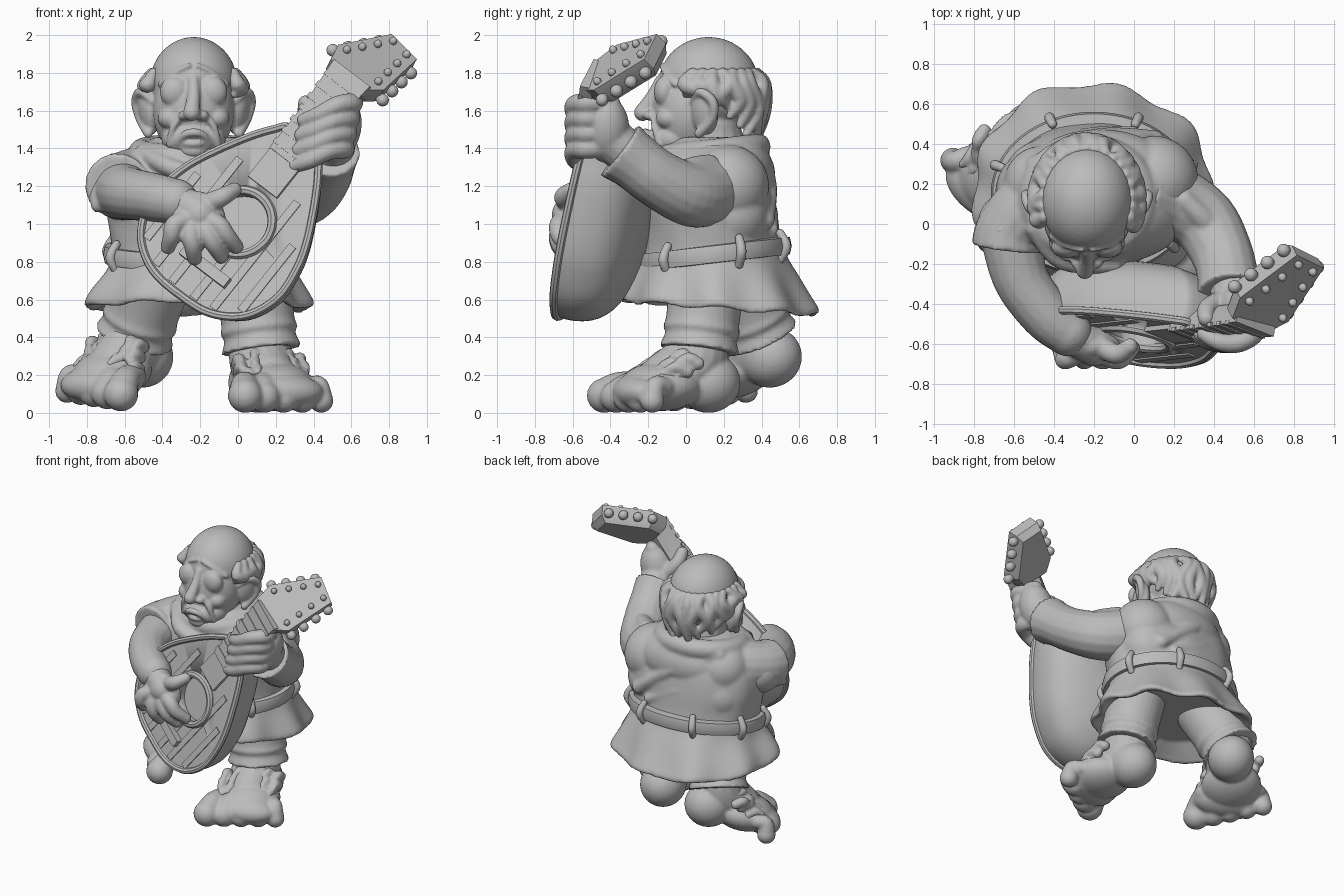
import bpy, bmesh, math, random
from mathutils import Vector, Matrix, Euler

random.seed(4)
if "Cube" in bpy.data.objects:
    bpy.data.objects.remove(bpy.data.objects["Cube"])

clay = bpy.data.materials.new("clay_grey")
clay.use_nodes = True
GREY = (0.5, 0.5, 0.5, 1)
clay.diffuse_color = GREY
clay.node_tree.nodes["Principled BSDF"].inputs["Base Color"].default_value = GREY


def spline(pts, n=5, closed=False):
    out, m = [], len(pts)
    for i in range(m if closed else m - 1):
        p = [pts[(i + k) % m] if closed else pts[min(max(i + k, 0), m - 1)] for k in (-1, 0, 1, 2)]
        for j in range(n):
            t = j / n
            out.append([.5 * (2*b + (c-a)*t + (2*a - 5*b + 4*c - d)*t*t + (3*b - a - 3*c + d)*t**3)
                        for a, b, c, d in zip(*p)])
    return out if closed else out + [list(pts[-1])]


def loft(bm, rings, wrap=False):
    vs = [[bm.verts.new(p) for p in ring] for ring in rings]
    n = len(vs[0])
    for a, b in zip(vs, vs[1:] + vs[:1] if wrap else vs[1:]):
        for i in range(n):
            bm.faces.new((a[i], a[(i+1) % n], b[(i+1) % n], b[i]))
    if not wrap:
        bm.faces.new(vs[0])
        bm.faces.new(vs[-1])


def blob(bm, c, r, rot=(0, 0, 0), M=Matrix()):
    r = (r, r, r) if isinstance(r, (int, float)) else r
    m = M @ Matrix.LocRotScale(Vector(c), Euler([math.radians(a) for a in rot]), Vector(r))
    bmesh.ops.create_icosphere(bm, subdivisions=4, radius=1, matrix=m)


def box(bm, c, size, M=Matrix()):
    m = M @ Matrix.LocRotScale(Vector(c), None, Vector(size))
    bmesh.ops.create_cube(bm, size=1, matrix=m)


def tube(bm, pts, ends=True, closed=False, sides=16, M=Matrix()):
    """Round tube through (x, y, z, radius) points."""
    path = spline(pts, 5, closed)
    pos = [Vector(p[:3]) for p in path]
    k, rings, side = len(pos), [], None
    for i in range(k):
        tan = (pos[(i+1) % k] - pos[i-1]) if closed else (pos[min(i+1, k-1)] - pos[max(i-1, 0)])
        tan.normalize()
        side = tan.orthogonal() if side is None else side - tan * side.dot(tan)
        side.normalize()
        up = tan.cross(side)
        rings.append([M @ (pos[i] + path[i][3] * (side * math.cos(a) + up * math.sin(a)))
                      for a in (j * math.tau / sides for j in range(sides))])
    loft(bm, rings, closed)
    if ends and not closed:
        for p in (pts[0], pts[-1]):
            blob(bm, p[:3], p[3], M=M)


def finish(name, bm, voxel=0, relax=2):
    bmesh.ops.recalc_face_normals(bm, faces=bm.faces)
    me = bpy.data.meshes.new(name)
    bm.to_mesh(me)
    bm.free()
    me.materials.append(clay)
    ob = bpy.data.objects.new(name, me)
    bpy.context.scene.collection.objects.link(ob)
    bpy.ops.object.select_all(action='DESELECT')
    ob.select_set(True)
    bpy.context.view_layer.objects.active = ob
    bpy.ops.object.shade_smooth_by_angle(angle=math.radians(35))
    if voxel:  # melt overlapping volumes into one sculpted skin
        m = ob.modifiers.new("melt", 'REMESH')
        m.mode, m.voxel_size, m.use_smooth_shade = 'VOXEL', voxel, True
        s = ob.modifiers.new("relax", 'SMOOTH')
        s.factor, s.iterations = .5, relax
    return ob


def ellipse(cx, cy, z, rx, ry, wave=0, n=96):
    ring = []
    for i in range(n):
        a = i * math.tau / n
        w = 1 + wave * (math.cos(9 * a + .5) + .4 * math.sin(4 * a))
        ring.append((cx + rx * math.cos(a) * w, cy + ry * math.sin(a) * w, z - wave * (math.sin(a) - .3 * math.cos(9 * a))))
    return ring


# Tunic with flared skirt, hood and folds
bm = bmesh.new()
rows = [(.66, -.21, .17, .4, .36, .01), (.58, -.21, .17, .52, .46, .03), (.55, -.21, .18, .58, .51, .035),
        (.575, -.21, .18, .595, .52, .035), (.64, -.21, .17, .565, .49, .03), (.75, -.2, .16, .5, .43, .015),
        (.84, -.2, .15, .47, .38, 0), (.95, -.2, .14, .48, .36, .008),
        (1.1, -.2, .13, .5, .35, .01), (1.25, -.19, .13, .48, .32, .01), (1.38, -.2, .13, .36, .27, 0),
        (1.46, -.22, .13, .22, .2, 0)]
loft(bm, [ellipse(cx, cy, z, rx, ry, w) for z, cx, cy, rx, ry, w in spline(rows, 4)])
for x, y, z, r in ((-.46, .2, 1.24, .19), (.1, .22, 1.2, .22), (.08, .24, 1.05, .2), (-.45, .22, 1.05, .2)):
    blob(bm, (x, y, z), r)
blob(bm, (-.17, .3, 1.27), (.33, .17, .19), (20, 0, 0))
blob(bm, (.02, .36, 1.13), (.18, .09, .17), (15, 25, 0))
tube(bm, [(-.23 + .28 * math.cos(a), .13 + .25 * math.sin(a), 1.38 + .03 * math.sin(a), .07)
          for a in (i * math.tau / 10 for i in range(10))], closed=True)
tube(bm, [(-.5, .3, 1.38, .04), (-.2, .43, 1.24, .045), (.1, .42, 1.02, .05)])
tube(bm, [(-.58, .24, 1.26, .03), (-.3, .43, 1.12, .035), (0, .46, .97, .03)])
tube(bm, [(-.5, -.02, 1.38, .045), (-.36, -.18, 1.3, .05), (-.1, -.2, 1.22, .05)])
# wide right sleeve
tube(bm, [(-.38, .14, 1.24, .18), (-.52, .08, 1.23, .18), (-.62, -.03, 1.21, .17), (-.64, -.12, 1.2, .175)], False)
finish("tunic", bm, .014, 3)

# Belt with loops, rising toward the back
bm = bmesh.new()
belt = lambda a, d, h: (-.2 + (.49 + d) * math.cos(a), .15 + (.385 + d) * math.sin(a), .84 + .045 * math.sin(a) + h)
prof = ((-.04, -.05), (.015, -.045), (.025, 0), (.015, .045), (-.04, .05))
loft(bm, [[belt(i * math.tau / 64, d, h) for d, h in prof] for i in range(64)], True)
for deg in (20, 65, 115, 160, 205, 320):
    a = math.radians(deg)
    tube(bm, [belt(a, .0, -.07) + (.022,), belt(a, .035, 0) + (.026,), belt(a, .0, .07) + (.022,)])
finish("belt", bm)

# Forearm of the right sleeve and whole left sleeve
bm = bmesh.new()
tube(bm, [(-.62, .0, 1.18, .16), (-.57, -.26, 1.16, .14), (-.44, -.45, 1.14, .13), (-.33, -.54, 1.12, .12)])
tube(bm, [(-.74, -.1, 1.1, .04), (-.74, -.06, 1.2, .045), (-.66, -.03, 1.33, .045)])
finish("right_forearm_sleeve", bm, .014)
bm = bmesh.new()
tube(bm, [(.04, .16, 1.23, .21), (.2, .11, 1.17, .185), (.35, .01, 1.16, .17), (.44, -.15, 1.24, .155),
          (.47, -.27, 1.33, .155), (.48, -.35, 1.39, .17)], False)
tube(bm, [(.25, .12, 1.32, .05), (.37, .0, 1.28, .06), (.46, -.1, 1.16, .05)])
finish("left_sleeve", bm, .014)

# Hands
bm = bmesh.new()
tube(bm, [(-.36, -.53, 1.13, .09), (-.27, -.58, 1.1, .09), (-.2, -.61, 1.05, .1)])
blob(bm, (-.21, -.61, 1.04), (.15, .075, .13), (0, 30, 0))
for kx, kz, tx, tz in ((-.33, 1.0, -.37, .88), (-.25, .95, -.23, .82), (-.17, .96, -.09, .83), (-.11, 1.0, -.01, .88)):
    tube(bm, [(-.22, -.62, 1.04, .05), (kx, -.67, kz, .052), ((kx+tx)/2, -.67, (kz+tz)/2, .047), (tx, -.62, tz, .04)])
tube(bm, [(-.18, -.6, 1.1, .055), (-.09, -.65, 1.14, .05), (-.02, -.61, 1.18, .04)])
finish("right_hand", bm, .011, 1)
bm = bmesh.new()
tube(bm, [(.49, -.3, 1.37, .12), (.51, -.4, 1.45, .12)])
blob(bm, (.53, -.42, 1.5), (.12, .12, .18), (0, 15, 0))
for i in range(4):
    z, x = 1.64 - .08 * i, .61 - .015 * i
    tube(bm, [(x - .05, -.4, z, .052), (x, -.52, z, .054), (x - .08, -.59, z - .01, .05),
              (x - .18, -.59, z - .06, .045), (x - .26, -.55, z - .09, .038)])
tube(bm, [(.45, -.38, 1.48, .055), (.37, -.42, 1.57, .05), (.36, -.47, 1.64, .042)])
finish("left_hand", bm, .011, 1)

# Head: skull, face, sad eyelids, nose and mouth
HX = -.235
at = lambda x, y, z: (HX + x, y, z)
bm = bmesh.new()
blob(bm, at(0, .12, 1.74), (.232, .265, .25))
blob(bm, at(0, .02, 1.6), (.215, .2, .26))
blob(bm, at(0, -.06, 1.45), (.17, .14, .11))
blob(bm, at(0, -.15, 1.39), (.07, .05, .045))
tube(bm, [at(0, .12, 1.5) + (.17,), at(0, .14, 1.38) + (.18,)])
tube(bm, [at(0, -.135, 1.76) + (.03,), at(0, -.175, 1.68) + (.034,), at(-.01, -.23, 1.59) + (.045,)])
for s in (-1, 1):
    blob(bm, at(s * .1, -.115, 1.7), (.078, .055, .082))
    blob(bm, at(s * .045, -.19, 1.575), (.035, .035, .028))
    blob(bm, at(s * .12, -.09, 1.56), (.07, .07, .06))
    tube(bm, [at(s * .025, -.13, 1.84) + (.012,), at(s * .1, -.11, 1.8) + (.014,), at(s * .18, -.06, 1.74) + (.014,)])
    tube(bm, [at(s * .06, -.175, 1.58) + (.016,), at(s * .11, -.165, 1.51) + (.018,), at(s * .13, -.14, 1.42) + (.016,)])
    blob(bm, at(s * .24, .1, 1.59), (.045, .075, .12), (0, s * 10, s * -25))
    tube(bm, [at(s * .22, .04, 1.65) + (.02,), at(s * .28, .07, 1.7) + (.024,), at(s * .305, .14, 1.65) + (.026,),
              at(s * .285, .14, 1.56) + (.024,), at(s * .24, .07, 1.48) + (.026,)])
tube(bm, [at(-.085, -.165, 1.425) + (.015,), at(-.05, -.2, 1.47) + (.02,), at(0, -.215, 1.485) + (.022,),
          at(.05, -.2, 1.47) + (.02,), at(.085, -.165, 1.425) + (.015,)])
blob(bm, at(0, -.185, 1.425), (.055, .03, .022))
finish("head", bm, .01, 1)

# Fringe of hair locks round the back of the skull
bm = bmesh.new()
for i in range(19):
    a = math.radians(-18 + 216 * i / 18)
    back = max(0, math.sin(a))
    low = 1.71 - .24 * back ** .6 + random.uniform(-.04, .04)
    on = lambda k, z, r, t=0: at(k * .235 * math.cos(a + t), .115 + k * .275 * math.sin(a + t), z) + (r,)
    tw = random.uniform(-.14, .14)
    tube(bm, [on(.95, 1.8, .028), on(1.08, 1.74, .042, tw), on(1.09, (1.74 + low) / 2, .042, -tw), on(1.0, low, .022, tw)])
finish("hair_fringe", bm, .011, 1)

# Trouser legs with turned cuffs
for name, hip, hem in (("left_trouser", (.07, .12, .76), (.125, .07, .33)),
                       ("right_trouser", (-.43, .24, .76), (-.55, .39, .4))):
    bm = bmesh.new()
    h, e = Vector(hip), Vector(hem)
    tube(bm, [(*h, .21), (*h.lerp(e, .6), .195), (*h.lerp(e, .75), .205), (*h.lerp(e, .83), .19), (*e, .215)], False, sides=32)
    finish(name, bm, .014, 2)

# Bare feet with toes and tufts; local forward is -y, big toe at -x
for name, flip, M in (
        ("left", 1, Matrix.Translation((.13, 0, 0)) @ Matrix.Rotation(math.radians(10), 4, 'Z')),
        ("right", -1, Matrix.Translation((-.545, .38, .11)) @ Matrix.Rotation(math.radians(-31), 4, 'Z')
         @ Matrix.Rotation(math.radians(14), 4, 'X'))):
    M = M @ Matrix.Diagonal((flip, 1, 1, 1))
    bm = bmesh.new()
    blob(bm, (0, .12, .16), (.16, .17, .16), M=M)
    tube(bm, [(0, .07, .38, .16), (0, .04, .27, .17), (.02, -.1, .18, .15)], M=M)
    blob(bm, (.04, -.14, .14), (.21, .22, .13), M=M)
    blob(bm, (.04, -.26, .11), (.24, .14, .1), M=M)
    for i in range(5):
        r = .092 - .007 * i
        tube(bm, [(-.13 + .09 * i, -.22 + .015 * i, .14, r * .8), (-.155 + .105 * i, -.33 + .03 * i, .145, r * .8),
                  (-.165 + .11 * i, -.41 + .045 * i, r, r)], M=M)
    finish(name + "_foot", bm, .013, 1)
    bm = bmesh.new()
    for row in range(3):
        for i in range(6):
            x, y = -.14 + .07 * i + random.uniform(-.02, .02), -.24 + .06 * row + .02 * i
            z = .215 + .04 * row - 1.2 * (x - .03) ** 2
            tube(bm, [(x, y + .05, z, .035), (x, y, z + .025, .036), (x + random.uniform(-.02, .02), y - .05, z + .015, .02)], sides=8, M=M)
    finish(name + "_foot_tufts", bm, .011, 1)


# Lute: local x across, y along the neck, z out of the soundboard
def frame(o, across, along):
    x = Vector(across).normalized()
    n = x.cross(Vector(along)).normalized()
    return Matrix.Translation(o) @ Matrix((x, n.cross(x), n)).transposed().to_4x4()


L = frame((.25, -.53, 1.34), (.795, -.311, -.605), (.605, .073, .795))
half = [(.0, -.91), (.2, -.89), (.36, -.79), (.44, -.62), (.43, -.44), (.375, -.27), (.25, -.04), (.15, .1), (.09, .15)]
edge = spline(half + [(-x, y) for x, y in half[:0:-1]], 5, True)
bm = bmesh.new()
shells = spline([(1, 0), (1, -.1), (.92, -.21), (.74, -.29), (.45, -.34), (.08, -.36)], 3)
loft(bm, [[L @ Vector((x * k, (y + .45) * k - .45, d)) for x, y in edge] for k, d in shells])
body = finish("lute_body", bm)
bm = bmesh.new()
bmesh.ops.create_cone(bm, cap_ends=True, segments=40, radius1=.16, radius2=.16, depth=.16,
                      matrix=L @ Matrix.Translation((.02, -.41, 0)))
cutter = finish("sound_hole_cutter", bm)
cutter.hide_render = True
cutter.hide_viewport = True
cut = body.modifiers.new("sound_hole", 'BOOLEAN')
cut.object, cut.solver = cutter, 'EXACT'

bm = bmesh.new()
tube(bm, [(x, y, 0, .022) for x, y in edge[::2]], closed=True, sides=8, M=L)
tube(bm, [(.02 + .175 * math.cos(a), -.41 + .175 * math.sin(a), .005, .026)
          for a in (i * math.tau / 16 for i in range(16))], closed=True, sides=8, M=L)
finish("lute_rim_and_rosette", bm)

bm = bmesh.new()
for x, y0, y1 in ((-.33, -.78, -.34), (-.2, -.86, -.14), (.2, -.86, -.14), (.33, -.78, -.34), (-.07, -.88, -.6), (.08, -.88, -.6)):
    box(bm, (x, (y0 + y1) / 2, .0), (.045, y1 - y0, .016), L)
box(bm, (.03, -.71, .025), (.31, .06, .05), L)
box(bm, (0, -.09, .01), (.2, .2, .03), L)
finish("soundboard_bars_and_bridge", bm)

bm = bmesh.new()
loft(bm, [[L @ Vector((x * k, y, z)) for x, z in ((-1, .035), (1, .035), (.95, -.03), (.5, -.09), (-.5, -.09), (-.95, -.03))]
          for k, y in ((.1, .0), (.1, .3), (.125, .58))])
for i in range(7):
    box(bm, (0, .05 + .075 * i, .03), (.21 + .005 * i, .03, .022), L)
finish("lute_neck", bm)

# Bent-back headstock with pegs
H = frame((.71, -.33, 1.84), (.667, -.333, -.667), (.62, .7, .35))
bm = bmesh.new()
shape = [(.12, -.23), (.18, -.11), (.1, .24)]
shape += [(-x, y) for x, y in reversed(shape)]
loft(bm, [[H @ Vector((x * k, y * k, z)) for x, y in shape] for k, z in ((.85, -.09), (1, -.04), (1, .035))])
finish("headstock", bm)
bm = bmesh.new()
for s in (-1, 1):
    for i in range(4):
        y, x = -.1 + .1 * i, .18 - .024 * i
        blob(bm, (s * (x - .055), y, .045), (.022, .022, .025), M=H)
        tube(bm, [(s * (x - .03), y, -.03, .025), (s * x, y, -.03, .028), (s * (x + .018), y, -.03, .034)], sides=10, M=H)
finish("tuning_pegs", bm, .008, 1)
